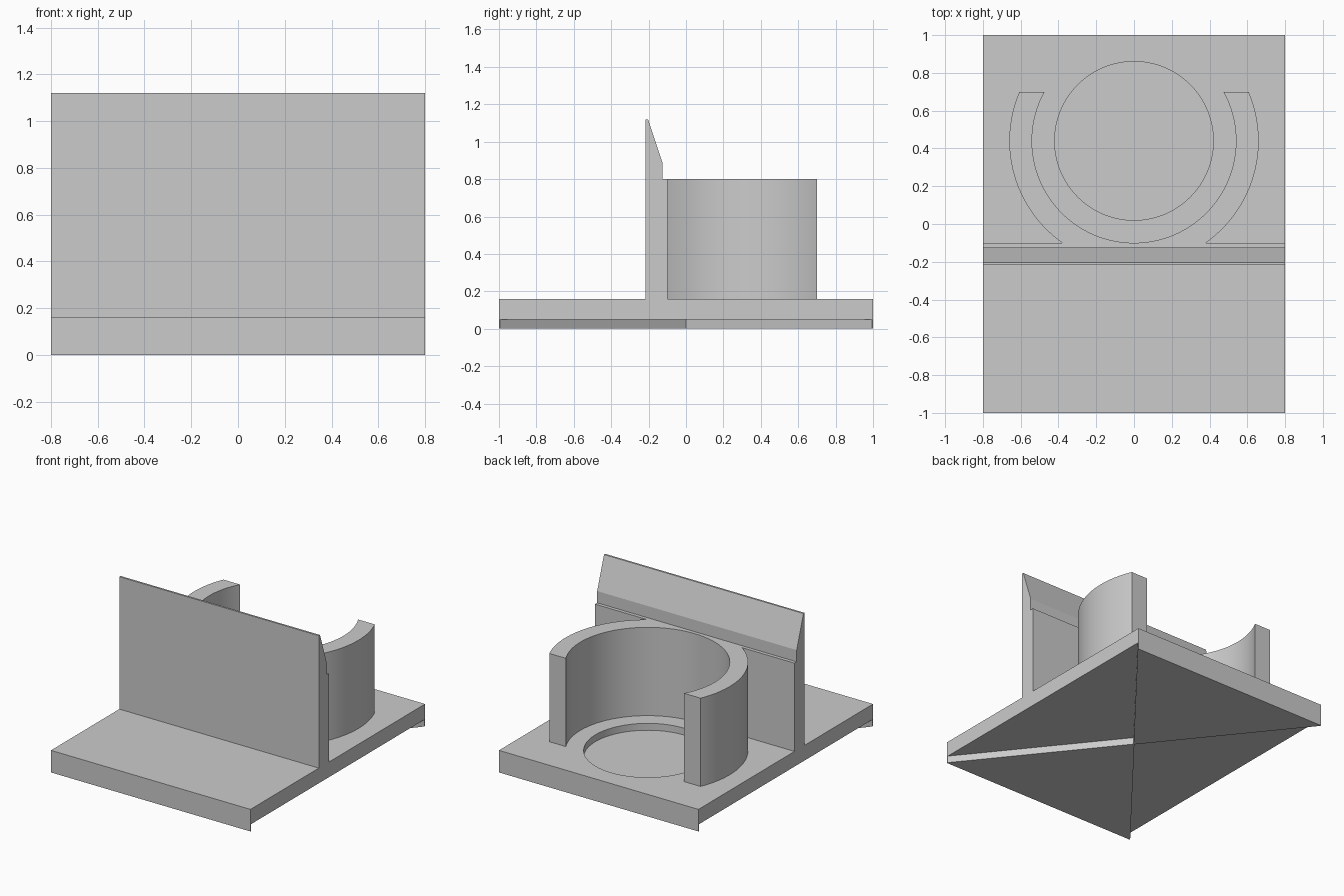
import bpy, bmesh, math
from mathutils import Vector

old = bpy.data.objects.get("Cube")
if old:
    bpy.data.objects.remove(old, do_unlink=True)

grey = bpy.data.materials.new("plain grey")
grey.use_nodes = True
grey.diffuse_color = (0.6, 0.6, 0.6, 1)
grey.node_tree.nodes["Principled BSDF"].inputs["Base Color"].default_value = (0.6, 0.6, 0.6, 1)


def extrude(name, points, offset):
    """Make a solid by pushing a flat outline along an offset."""
    bm = bmesh.new()
    face = bm.faces.new([bm.verts.new(p) for p in points])
    top = bmesh.ops.extrude_face_region(bm, geom=[face])
    verts = [v for v in top["geom"] if isinstance(v, bmesh.types.BMVert)]
    bmesh.ops.translate(bm, verts=verts, vec=Vector(offset))
    bmesh.ops.recalc_face_normals(bm, faces=bm.faces)
    mesh = bpy.data.meshes.new(name)
    bm.to_mesh(mesh)
    bm.free()
    mesh.materials.append(grey)
    obj = bpy.data.objects.new(name, mesh)
    bpy.context.collection.objects.link(obj)
    return obj


def activate(obj):
    bpy.ops.object.select_all(action="DESELECT")
    obj.select_set(True)
    bpy.context.view_layer.objects.active = obj


def cut(obj, cutter):
    mod = obj.modifiers.new("cut", "BOOLEAN")
    mod.operation = "DIFFERENCE"
    mod.solver = "EXACT"
    mod.object = cutter
    activate(obj)
    bpy.ops.object.modifier_apply(modifier=mod.name)
    bpy.data.objects.remove(cutter, do_unlink=True)


def arc(radius, start, end, steps):
    return [(radius * math.cos(start + (end - start) * i / steps),
             RING_Y + radius * math.sin(start + (end - start) * i / steps))
            for i in range(steps + 1)]


HALF_X, HALF_Y, BASE_Z, RING_Z = 0.8, 1.0, 0.16, 0.8
RING_Y, OUTER, INNER, WELL = 0.44, 0.66, 0.54, 0.42
RING_END = 0.7

# Base plate with the upright panel, as one side profile
profile = [(-HALF_Y, 0), (HALF_Y, 0), (HALF_Y, BASE_Z), (-0.1, BASE_Z),
           (-0.1, RING_Z), (-0.125, RING_Z), (-0.125, 0.885), (-0.203, 1.12),
           (-0.217, 1.12), (-0.217, BASE_Z), (-HALF_Y, BASE_Z)]
body = extrude("base_and_upright_panel", [(-HALF_X, y, z) for y, z in profile],
               (2 * HALF_X, 0, 0))

# Triangular hollows under both sides
for side in (-1, 1):
    hollow = [(side * 0.003, 0, -0.1), (side * 1.6, 1.99, -0.1), (side * 1.6, -1.99, -0.1)]
    cut(body, extrude("hollow_cutter", hollow, (0, 0, 0.15)))

# Round well in the base
well = arc(WELL, 0, math.tau, 96)[:-1]
cut(body, extrude("well_cutter", [(x, y, 0.11) for x, y in well], (0, 0, 0.2)))

# Open ring holder, with flat ends and its front merged into the panel
rise = RING_END - RING_Y
a_out, a_in = math.asin(rise / OUTER), math.asin(rise / INNER)
outline = arc(OUTER, -math.pi - a_out, a_out, 96) + arc(INNER, a_in, -math.pi - a_in, 96)
outline = [(x, max(y, -0.12), BASE_Z - 0.01) for x, y in outline]
ring = extrude("ring_holder", outline, (0, 0, RING_Z - BASE_Z + 0.01))

for obj in (body, ring):
    activate(obj)
    bpy.ops.object.shade_smooth_by_angle(angle=math.radians(15))
